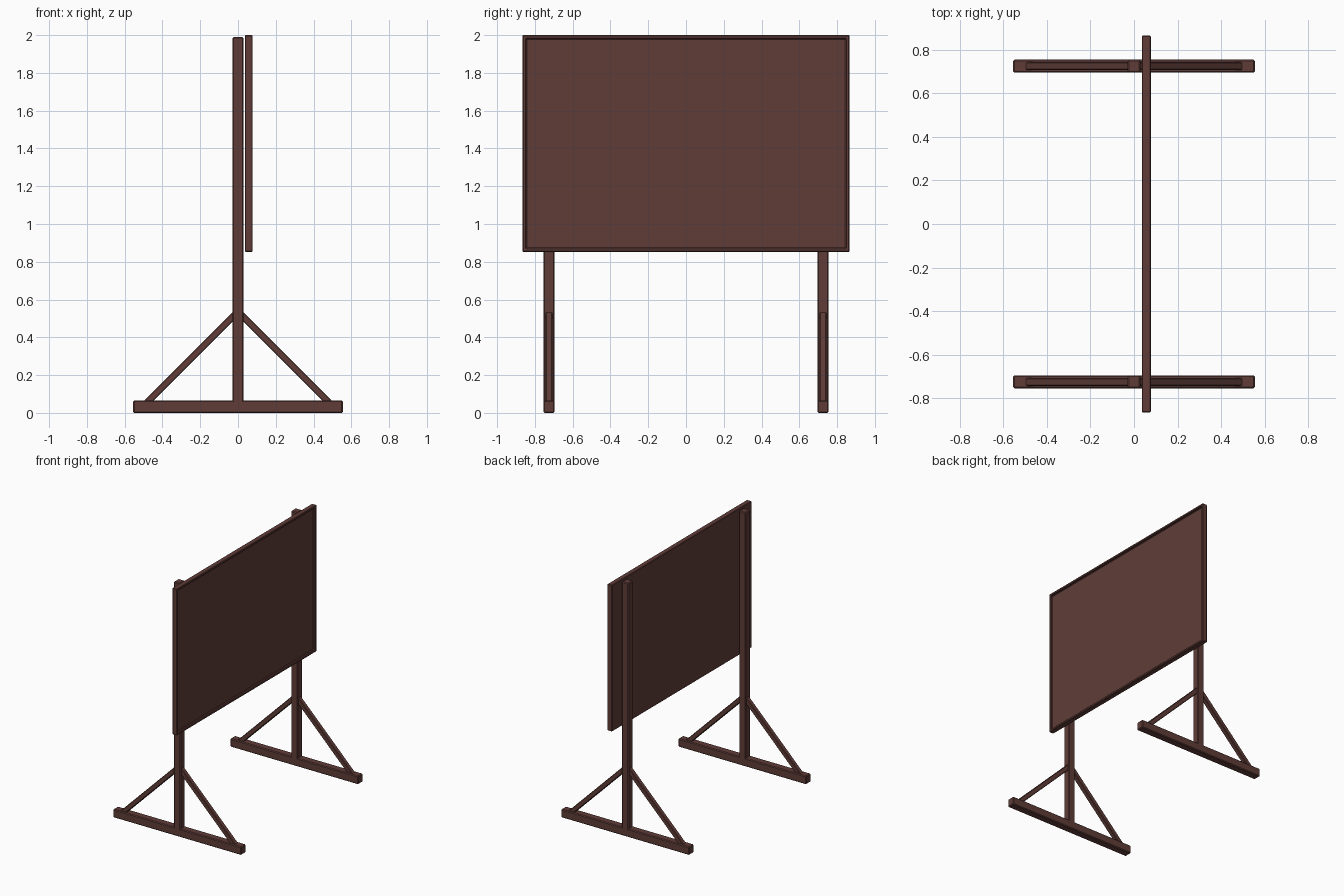
import bpy, bmesh, math

if "Cube" in bpy.data.objects:
    bpy.data.objects.remove(bpy.data.objects["Cube"])

wood = bpy.data.materials.new("dark_wood")
wood.diffuse_color = (0.115, 0.046, 0.039, 1)
wood.use_nodes = True
wood.node_tree.nodes["Principled BSDF"].inputs["Base Color"].default_value = wood.diffuse_color


def finish(bm, name, bevel):
    bmesh.ops.recalc_face_normals(bm, faces=bm.faces)
    me = bpy.data.meshes.new(name)
    bm.to_mesh(me)
    bm.free()
    ob = bpy.data.objects.new(name, me)
    bpy.context.collection.objects.link(ob)
    me.materials.append(wood)
    mod = ob.modifiers.new("bevel", "BEVEL")
    mod.width = bevel
    mod.segments = 1
    return ob


def box(name, center, size, tilt=0.0, bevel=0.006):
    bm = bmesh.new()
    bmesh.ops.create_cube(bm, size=1)
    bmesh.ops.scale(bm, vec=size, verts=bm.verts)
    ob = finish(bm, name, bevel)
    ob.location = center
    ob.rotation_euler = (0, tilt, 0)
    return ob


# two stands: foot, post and a pair of diagonal braces
for side, y in (("left", -0.725), ("right", 0.725)):
    box(f"{side}_foot", (0, y, 0.0325), (1.11, 0.06, 0.065))
    box(f"{side}_post", (0, y, 1.02), (0.058, 0.06, 1.94))
    for end, s in (("front", 1), ("back", -1)):
        x0, z0, x1, z1 = 0.487, 0.049, 0.01, 0.526
        box(f"{side}_{end}_brace", (s * (x0 + x1) / 2, y, (z0 + z1) / 2),
            (0.036, 0.036, math.hypot(x1 - x0, z1 - z0)),
            tilt=-s * math.pi / 4, bevel=0.004)

# board: slab whose front face is inset and pushed back to leave a raised rim
bm = bmesh.new()
bmesh.ops.create_cube(bm, size=1)
bmesh.ops.scale(bm, vec=(0.041, 1.73, 1.148), verts=bm.verts)
bm.normal_update()
front = max(bm.faces, key=lambda f: f.normal.x)
bmesh.ops.inset_region(bm, faces=[front], thickness=0.026)
pushed = bmesh.ops.extrude_discrete_faces(bm, faces=[front])["faces"]
bmesh.ops.translate(bm, vec=(-0.016, 0, 0), verts=pushed[0].verts)
board = finish(bm, "framed_board", 0.004)
board.location = (0.0565, 0, 1.426)
